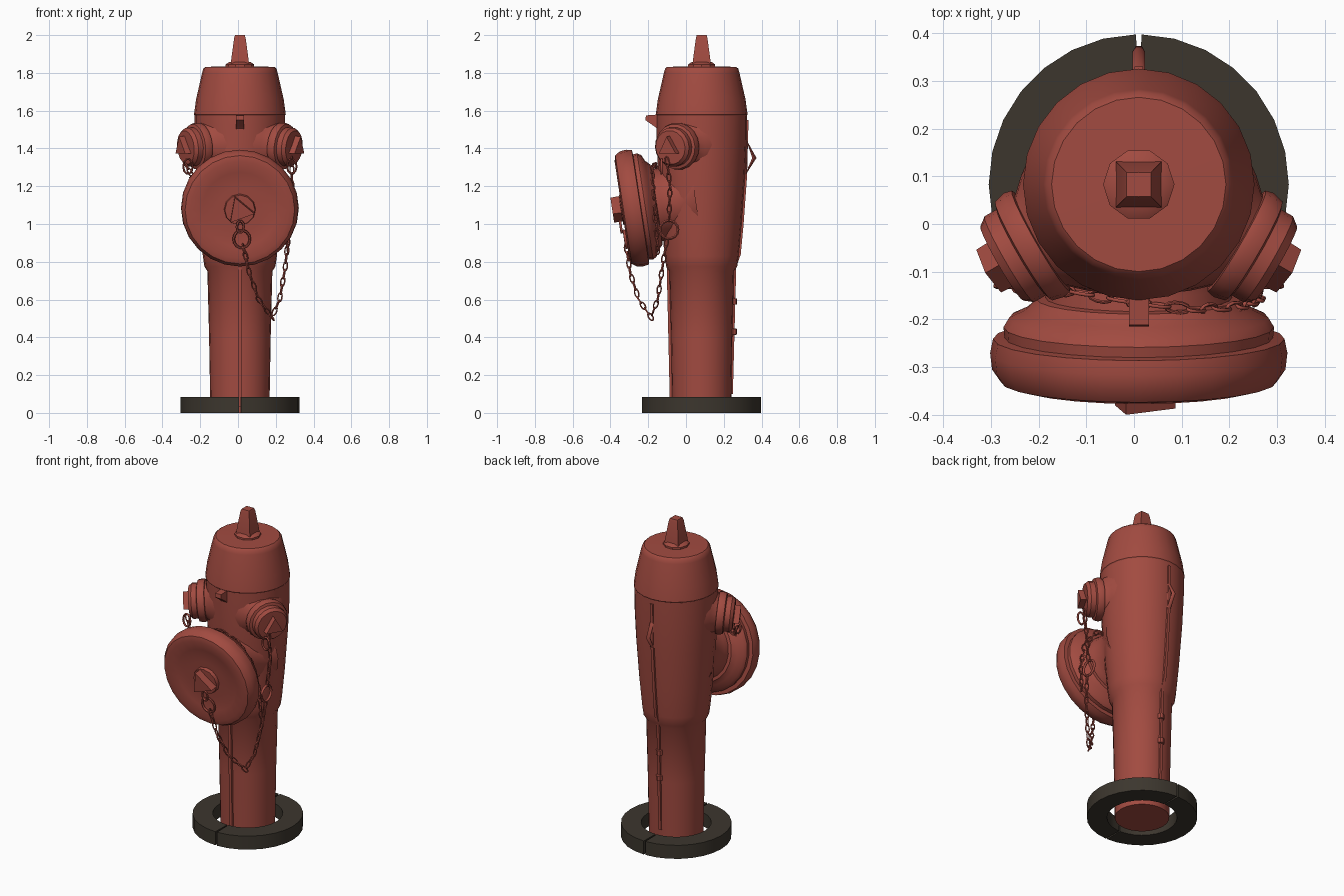
import bpy, bmesh, math
from mathutils import Vector, Matrix

if "Cube" in bpy.data.objects:
    bpy.data.objects.remove(bpy.data.objects["Cube"], do_unlink=True)


def material(name, rgb):
    m = bpy.data.materials.new(name)
    m.use_nodes = True
    m.diffuse_color = (*rgb, 1)
    bsdf = m.node_tree.nodes["Principled BSDF"]
    bsdf.inputs["Base Color"].default_value = (*rgb, 1)
    bsdf.inputs["Roughness"].default_value = 0.7
    return m


RED = material("faded red paint", (0.36, 0.07, 0.052))
DARK = material("dark stone", (0.045, 0.037, 0.027))
CX, CY = 0.01, 0.083          # barrel axis
UP = Vector((0, 0, 1))


def shade(ob, angle=35):
    bpy.ops.object.select_all(action='DESELECT')
    ob.select_set(True)
    bpy.context.view_layer.objects.active = ob
    bpy.ops.object.shade_smooth_by_angle(angle=math.radians(angle))


def finish(name, bm, mat):
    bmesh.ops.remove_doubles(bm, verts=bm.verts, dist=0.0002)
    bmesh.ops.recalc_face_normals(bm, faces=bm.faces)
    me = bpy.data.meshes.new(name)
    bm.to_mesh(me)
    bm.free()
    me.materials.append(mat)
    ob = bpy.data.objects.new(name, me)
    bpy.context.collection.objects.link(ob)
    shade(ob)
    return ob


def lathe(name, profile, origin, axis=UP, sides=24, turn=0.0, mat=RED):
    """Revolve (radius, distance) points about an axis."""
    bm = bmesh.new()
    vs = [bm.verts.new((r, 0, t)) for r, t in profile]
    edges = [bm.edges.new(p) for p in zip(vs, vs[1:])]
    bmesh.ops.spin(bm, geom=vs + edges, cent=(0, 0, 0), axis=(0, 0, 1),
                   angle=math.tau, steps=sides)
    rot = Vector(axis).to_track_quat('Z', 'Y').to_matrix().to_4x4()
    bm.transform(Matrix.Translation(origin) @ rot
                 @ Matrix.Rotation(math.radians(turn), 4, 'Z'))
    return finish(name, bm, mat)


def plate(name, yz, width):
    """Extrude a side outline across the middle of the model."""
    bm = bmesh.new()
    f = bm.faces.new([bm.verts.new((CX - width / 2, y, z)) for y, z in yz])
    ext = bmesh.ops.extrude_face_region(bm, geom=[f])["geom"]
    bmesh.ops.translate(bm, vec=(width, 0, 0),
                        verts=[v for v in ext if isinstance(v, bmesh.types.BMVert)])
    return finish(name, bm, RED)


def wire(name, loops, radius):
    """Closed loops of round wire, joined in one mesh."""
    cu = bpy.data.curves.new(name, 'CURVE')
    cu.dimensions = '3D'
    cu.bevel_depth = radius
    cu.bevel_resolution = 1
    for pts in loops:
        sp = cu.splines.new('POLY')
        sp.points.add(len(pts) - 1)
        for p, co in zip(sp.points, pts):
            p.co = (*co, 1)
        sp.use_cyclic_u = True
    cu.materials.append(RED)
    ob = bpy.data.objects.new(name, cu)
    bpy.context.collection.objects.link(ob)
    bpy.ops.object.select_all(action='DESELECT')
    ob.select_set(True)
    bpy.context.view_layer.objects.active = ob
    bpy.ops.object.convert(target='MESH')
    shade(bpy.context.object, 60)


def oval(center, along, across, n=10):
    return [Vector(center) + along * math.cos(a) + across * math.sin(a)
            for a in (math.tau * i / n for i in range(n))]


def chain(name, path, pitch=0.042):
    """Links turned alternately along a path."""
    path = [Vector(p) for p in path]
    loops, carry = [], 0.0
    for a, b in zip(path, path[1:]):
        d = (b - a).normalized()
        side = d.cross(Vector((0.3, 1, 0.2))).normalized()
        while carry < (b - a).length:
            across = side if len(loops) % 2 else d.cross(side)
            loops.append(oval(a + d * carry, d * 0.026, across * 0.011))
            carry += pitch
        carry -= (b - a).length
    wire(name, loops, 0.004)


# Split base ring: two halves with a narrow gap
for side, start in (("left", -89), ("right", 91)):
    bm = bmesh.new()
    face = bm.faces.new([bm.verts.new((r, 0, z)) for r, z in
                         ((0.2, 0), (0.315, 0), (0.315, 0.085), (0.2, 0.085))])
    bmesh.ops.rotate(bm, verts=bm.verts, matrix=Matrix.Rotation(math.radians(start), 3, 'Z'))
    cap = face.copy()
    bmesh.ops.spin(bm, geom=[face], cent=(0, 0, 0), axis=(0, 0, 1),
                   angle=math.radians(178), steps=14)
    bm.transform(Matrix.Translation((CX, CY, 0)))
    finish(side + "_base_ring", bm, DARK)

# Barrel and bonnet
lathe("barrel", [(0, 0), (0.156, 0), (0.163, 0.4), (0.172, 0.75), (0.188, 0.775),
                 (0.196, 0.83), (0.212, 1.0), (0.23, 1.25), (0.239, 1.45),
                 (0.24, 1.575), (0, 1.575)], (CX, CY, 0))
lathe("bonnet", [(0, 1.57), (0.236, 1.57), (0.243, 1.58), (0.232, 1.66), (0.2, 1.8),
                 (0.194, 1.822), (0.183, 1.832), (0, 1.835)], (CX, CY, 0))
lathe("top_flange", [(0, 1.82), (0.075, 1.83), (0.075, 1.845), (0.055, 1.858), (0, 1.86)],
      (CX, CY, 0), sides=10)
lathe("top_nut", [(0, 1.85), (0.068, 1.85), (0.064, 1.875), (0.043, 1.985),
                  (0.036, 2.0), (0, 2.0)], (CX, CY, 0), sides=4, turn=45)
lathe("top_nut_tip", [(0.03, 1.985), (0.026, 2.0), (0, 2.0)], (CX, CY, 0), sides=8)

# Large front outlet with its cap, tipped slightly downward
back = Vector((0, 0.989, 0.15)).normalized()
face_mid = Vector((CX, -0.335, 1.075))
lathe("front_neck", [(0.2, 0.1), (0.2, 0.17), (0.188, 0.21), (0.185, 0.27),
                     (0.2, 0.33), (0.235, 0.39)], face_mid, back)
lathe("front_cap", [(0, 0.012), (0.12, 0.014), (0.2, 0.01), (0.26, -0.004), (0.29, 0.004),
                    (0.308, 0.03), (0.312, 0.065), (0.306, 0.095), (0.282, 0.098),
                    (0.284, 0.12), (0.272, 0.14), (0.24, 0.155), (0.215, 0.18),
                    (0.18, 0.185)], face_mid, back)
lathe("front_nut_flange", [(0, -0.012), (0.08, -0.008), (0.085, 0.02)], face_mid, back, 12)
lathe("front_nut", [(0, -0.055), (0.078, -0.055), (0.08, 0.01)], face_mid, back, 3, 190)

# Two side outlets with caps
for side, s in (("left", 1), ("right", -1)):
    out = Vector((s * 0.866, -0.5, -0.09)).normalized()
    root = Vector((CX, CY, 1.435))
    lathe(side + "_outlet", [(0.165, 0.17), (0.14, 0.205), (0.112, 0.235), (0.108, 0.25)],
          root, out, 18)
    lathe(side + "_outlet_cap", [(0.1, 0.235), (0.122, 0.238), (0.126, 0.255), (0.12, 0.28),
                                 (0.104, 0.285), (0.104, 0.315), (0.09, 0.333),
                                 (0, 0.336)], root, out, 18)
    lathe(side + "_outlet_nut", [(0.062, 0.32), (0.06, 0.368), (0, 0.368)], root, out, 3, 90)

# Casting seams and lugs
plate("front_seam", [(-0.085, 0.03), (-0.102, 0.77), (-0.05, 0.77), (-0.05, 0.03)], 0.018)
plate("back_seam", [(0.248, 0.1), (0.266, 0.77), (0.29, 0.84), (0.305, 1.0), (0.323, 1.25),
                    (0.331, 1.55), (0.2, 1.55), (0.2, 0.1)], 0.018)
plate("front_lug", [(-0.215, 1.55), (-0.212, 1.575), (-0.14, 1.58), (-0.14, 1.49),
                    (-0.165, 1.515)], 0.042)
for i, z in enumerate((0.43, 0.59)):
    lathe(f"back_knob_{i + 1}", [(0, -0.02), (0.02, -0.015), (0.02, 0.015), (0, 0.02)],
          (CX, 0.25, z), sides=8)
wire("back_lug", [[(CX, 0.318, 1.27), (CX, 0.362, 1.35), (CX, 0.325, 1.43)]], 0.013)

# Chains, their hooks and the gathering ring
Y, X = Vector((0, 1, 0)), Vector((1, 0, 0))
tip = Vector((0, -0.15, 0.989))
wire("front_cap_hook", [oval((0.02, -0.322, 0.92), X * 0.043, tip * 0.047, 14),
                        oval((0.012, -0.345, 0.985), X * 0.018, tip * 0.032)], 0.007)
wire("chain_ring", [oval((0.26, -0.09, 0.97), Y * 0.048, UP * 0.048, 14)], 0.008)
chain("front_cap_chain", [(0.03, -0.315, 0.87), (0.06, -0.295, 0.74), (0.11, -0.25, 0.6),
                          (0.18, -0.185, 0.505), (0.22, -0.15, 0.6), (0.25, -0.125, 0.77),
                          (0.265, -0.1, 0.93)])
chain("left_outlet_chain", [(0.285, -0.1, 1.33), (0.285, -0.085, 1.2), (0.265, -0.09, 1.02)])
chain("right_outlet_chain", [(-0.275, -0.11, 1.31), (-0.24, -0.135, 1.25), (-0.14, -0.14, 1.28),
                             (0, -0.165, 1.32), (0.13, -0.18, 1.29), (0.22, -0.175, 1.18),
                             (0.26, -0.16, 1.02), (0.265, -0.15, 0.85)])
for side, s in (("left", 1), ("right", -1)):
    wire(side + "_cap_hook", [oval((CX + s * 0.275, -0.13, 1.305), X * 0.025, UP * 0.04)], 0.006)
